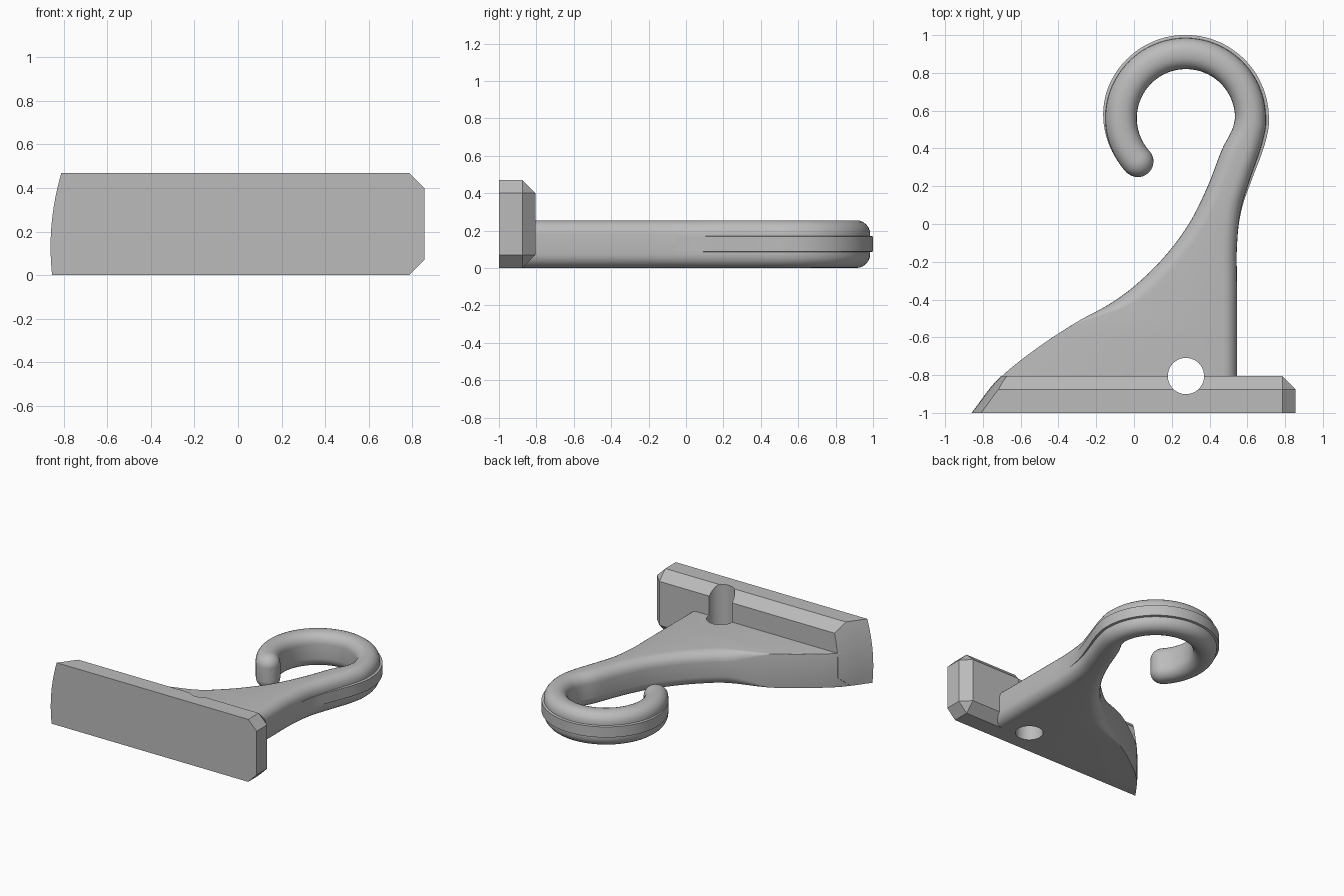
import bpy, bmesh, math
from mathutils import Vector

cube = bpy.data.objects.get("Cube")
if cube:
    bpy.data.objects.remove(cube)

grey = bpy.data.materials.new("plain grey")
grey.use_nodes = True
COLOUR = (0.5, 0.5, 0.5, 1)
grey.diffuse_color = COLOUR
grey.node_tree.nodes["Principled BSDF"].inputs["Base Color"].default_value = COLOUR

H, ROUND = 0.255, 0.075                # hook thickness and edge rounding
CX, CY, R_IN, R_OUT = 0.275, 0.56, 0.26, 0.425
TIP = math.radians(222)

# Side curves of the arm as (y, x)
INNER = [(-1, -.86), (-.81, -.71), (-.65, -.51), (-.52, -.31), (-.43, -.14), (-.33, 0),
         (-.18, .155), (0, .29), (.2, .39), (.4, .468), (.5, .52), (.56, .535)]
OUTER = [(-1, .545), (-.3, .545), (-.12, .545), (.08, .566), (.25, .618), (.4, .67),
         (.5, .695), (.56, .7)]


def smooth_at(pts, y):
    """Cubic curve x(y) through the points, extended straight at both ends."""
    n = len(pts)

    def slope(i):
        a, b = pts[max(i - 1, 0)], pts[min(i + 1, n - 1)]
        return (b[1] - a[1]) / (b[0] - a[0])
    i = max(k for k in range(n - 1) if k == 0 or pts[k][0] <= y)
    (y0, x0), (y1, x1) = pts[i], pts[i + 1]
    if y < y0:
        return x0 + slope(i) * (y - y0)
    d = y1 - y0
    t = (y - y0) / d
    return (x0 * (1 + 2 * t) * (1 - t) ** 2 + slope(i) * d * t * (1 - t) ** 2
            + x1 * t * t * (3 - 2 * t) + slope(i + 1) * d * t * t * (t - 1))


def ramp(a, b, v):
    t = min(1, max(0, (v - a) / (b - a)))
    return t * t * (3 - 2 * t)


def bulge(z):
    return 0.43 * (z - 0.13) ** 2


def loft(name, rings):
    """Skin closed rings of equal length and cap both ends."""
    bm = bmesh.new()
    rows = [[bm.verts.new(p) for p in ring] for ring in rings]
    n = len(rows[0])
    for a, b in zip(rows, rows[1:]):
        for i in range(n):
            j = (i + 1) % n
            bm.faces.new((a[i], a[j], b[j], b[i]))
    bm.faces.new(rows[0][::-1])
    bm.faces.new(rows[-1])
    return finish(name, bm)


def finish(name, bm):
    bmesh.ops.recalc_face_normals(bm, faces=bm.faces[:])
    mesh = bpy.data.meshes.new(name)
    bm.to_mesh(mesh)
    bm.free()
    mesh.materials.append(grey)
    ob = bpy.data.objects.new(name, mesh)
    bpy.context.collection.objects.link(ob)
    return ob


def activate(ob):
    bpy.ops.object.select_all(action="DESELECT")
    ob.select_set(True)
    bpy.context.view_layer.objects.active = ob


def cut(ob, cutter):
    mod = ob.modifiers.new("cut", "BOOLEAN")
    mod.operation, mod.object, mod.solver = "DIFFERENCE", cutter, "EXACT"
    activate(ob)
    bpy.ops.object.modifier_apply(modifier=mod.name)


def section(a, b, ra, rb, r, h, side=0.0):
    """Upright rounded rectangle from a (inner) to b (outer)."""
    axis = (b - a).normalized()
    width = (b - a).length
    z0, z1 = (H - h) / 2, (H + h) / 2
    ring = []
    for u0, ru, zc, rz, start in ((width - rb, rb, z1 - r[1], r[1], 0), (ra, ra, z1 - r[0], r[0], 90),
                                  (ra, ra, z0 + r[0], r[0], 180), (width - rb, rb, z0 + r[1], r[1], 270)):
        for k in range(7):
            t = math.radians(start + 15 * k)
            u, z = u0 + ru * math.cos(t), zc + rz * math.sin(t)
            if u < width / 2:
                u += side * bulge(z)
            p = a + axis * u
            ring.append((p.x, p.y, z))
    return ring


# Arm and hook: paired inner and outer points, from the plate round to the tip
rings, outer_edge = [], []
for i in range(61):
    y = -0.95 + i * (CY + 0.95) / 61
    a, b = Vector((smooth_at(INNER, y), y)), Vector((smooth_at(OUTER, y), y))
    run = (smooth_at(INNER, y + .01) - smooth_at(INNER, y - .01)) / .02
    fade = ramp(-.56, -.38, y)
    rl = max(ROUND * fade, 0.001)
    ra = min(rl * math.hypot(1, run), (b - a).length * .49)
    rings.append(section(a, b, ra, ROUND, (rl, ROUND), H, 1 - fade))
    if y > -0.14:
        outer_edge.append((b, Vector((1, 0)), ramp(-.14, .45, y)))
centre = Vector((CX, CY))
for i in range(65):
    t = TIP * i / 64
    d = Vector((math.cos(t), math.sin(t)))
    ro = R_OUT - 0.002 * math.cos(t)
    rings.append(section(centre + d * R_IN, centre + d * ro, ROUND, ROUND, (ROUND, ROUND), H))
    outer_edge.append((centre + d * ro, d, 1 - ramp(2.7, TIP, t)))
half = (R_OUT - R_IN) / 2
tangent = Vector((-d.y, d.x))
mid = centre + d * (R_IN + half)
for k in range(1, 9):
    s = math.radians(11 * k)
    w = half * math.cos(s)
    c = mid + tangent * half * math.sin(s)
    r = min(ROUND, w * .95)
    h = H - 2 * ROUND * (1 - math.cos(s))
    rings.append(section(c - d * w, c + d * w, r, r, (r, r), h))
arm = loft("hook_arm", rings)

# Raised rib round the outside of the hook
rib_rings = []
for p, n, grow in outer_edge:
    inside, outside = p - n * .03, p + n * (.017 * grow - .001)
    rib_rings.append([(inside.x, inside.y, .078), (outside.x, outside.y, .088),
                      (outside.x, outside.y, .168), (inside.x, inside.y, .178)])
rib = loft("outer_rib", rib_rings)

# Base plate with chamfered back and right-end edges
bm = bmesh.new()
bmesh.ops.create_cube(bm, size=1)
for v in bm.verts:
    v.co = (-0.95 if v.co.x < 0 else 0.855, -1 if v.co.y < 0 else -0.805, 0 if v.co.z < 0 else 0.47)


def chamfered(e):
    m = (e.verts[0].co + e.verts[1].co) / 2
    return (m.x > .8 and m.y > -.99) or (m.y > -.81 and m.x > -.9)


bmesh.ops.bevel(bm, geom=[e for e in bm.edges if chamfered(e)], offset=0.07, segments=1,
                affect="EDGES", clamp_overlap=True)
plate = finish("base_plate", bm)

# Curved trim of the plate's narrow end
trim_rings = []
for k in range(15):
    z = -0.05 + k * .04
    ring = [(-1.4, -.6, z), (-1.4, -1.1, z)]
    for j in range(16):
        y = -1.1 + j * .5 / 15
        ring.append((smooth_at(INNER, y) + bulge(z), y, z))
    trim_rings.append(ring)
trim = loft("end_trim", trim_rings)
cut(plate, trim)

# Screw hole through plate and arm
bpy.ops.mesh.primitive_cylinder_add(vertices=48, radius=0.096, depth=1.2, location=(CX, -.805, .2))
drill = bpy.context.object
drill.name = "hole_cutter"
drill.data.materials.append(grey)
cut(plate, drill)
cut(arm, drill)
for helper in (trim, drill):
    bpy.data.objects.remove(helper)

for ob in (arm, rib, plate):
    activate(ob)
    bpy.ops.object.shade_smooth_by_angle(angle=math.radians(30))
